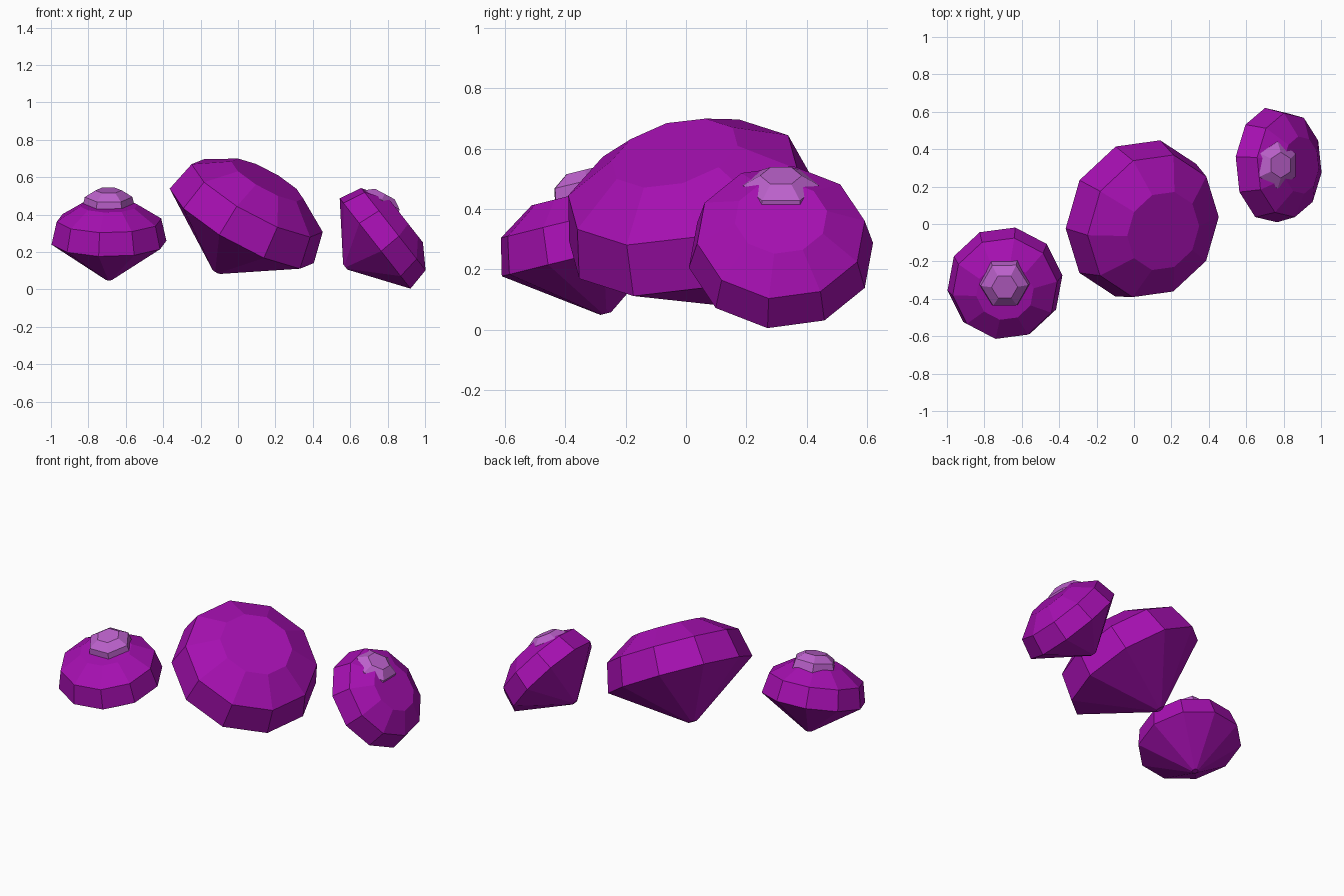
import bpy, bmesh, math
from mathutils import Vector

if "Cube" in bpy.data.objects:
    bpy.data.objects.remove(bpy.data.objects["Cube"])


def material(name, rgb):
    m = bpy.data.materials.new(name)
    m.diffuse_color = (*rgb, 1)
    m.use_nodes = True
    m.node_tree.nodes["Principled BSDF"].inputs["Base Color"].default_value = m.diffuse_color
    return m


PURPLE = material("deep purple", (0.38, 0.005, 0.44))
LILAC = material("light lilac", (0.50, 0.12, 0.60))

# Cut profile (radius, height) relative to the girdle radius:
# culet, lower girdle, upper girdle, table
PROFILE = [(0.06, -0.655), (1.0, 0.0), (0.91, 0.40), (0.50, 0.66)]


def gem(name, centre, axis, vertex_dir, radius, sides, mat):
    """Faceted gem; vertex_dir is the direction of one girdle corner."""
    n = Vector(axis).normalized()
    u = Vector(vertex_dir)
    u = (u - n * u.dot(n)).normalized()
    v = n.cross(u)
    c = Vector(centre)
    bm = bmesh.new()
    rings = []
    for r, h in PROFILE:
        ring = []
        for i in range(sides):
            a = 2 * math.pi * i / sides
            d = u * math.cos(a) + v * math.sin(a)
            ring.append(bm.verts.new(c + (d * r + n * h) * radius))
        rings.append(ring)
    for lo, hi in zip(rings, rings[1:]):
        for i in range(sides):
            j = (i + 1) % sides
            bm.faces.new((lo[i], lo[j], hi[j], hi[i]))
    bm.faces.new(rings[-1])
    bm.faces.new(rings[0][::-1])
    mesh = bpy.data.meshes.new(name)
    bm.to_mesh(mesh)
    bm.free()
    mesh.materials.append(mat)
    ob = bpy.data.objects.new(name, mesh)
    bpy.context.collection.objects.link(ob)
    return ob


# Three large gems
gem("left_gem", (-0.69, -0.315, 0.25), (0, -0.24, 0.97),
    (math.cos(math.radians(8)), math.sin(math.radians(8)), 0), 0.31, 10, PURPLE)
gem("middle_gem", (0.02, 0.03, 0.34), (0.472, -0.234, 0.85),
    (0.32, -0.21, -0.235), 0.437, 10, PURPLE)
gem("right_gem", (0.733, 0.315, 0.246), (0.787, 0, 0.617),
    (0.61, -0.144, -0.779), 0.31, 10, PURPLE)

# Small six-sided gems set into the outer two
gem("left_small_gem", (-0.692, -0.315, 0.44), (0, -0.24, 0.97),
    (1, 0.02, 0), 0.14, 6, LILAC)
gem("right_small_gem", (0.742, 0.315, 0.43), (0.47, 0, 0.88),
    (0, 1, 0), 0.138, 6, LILAC)
